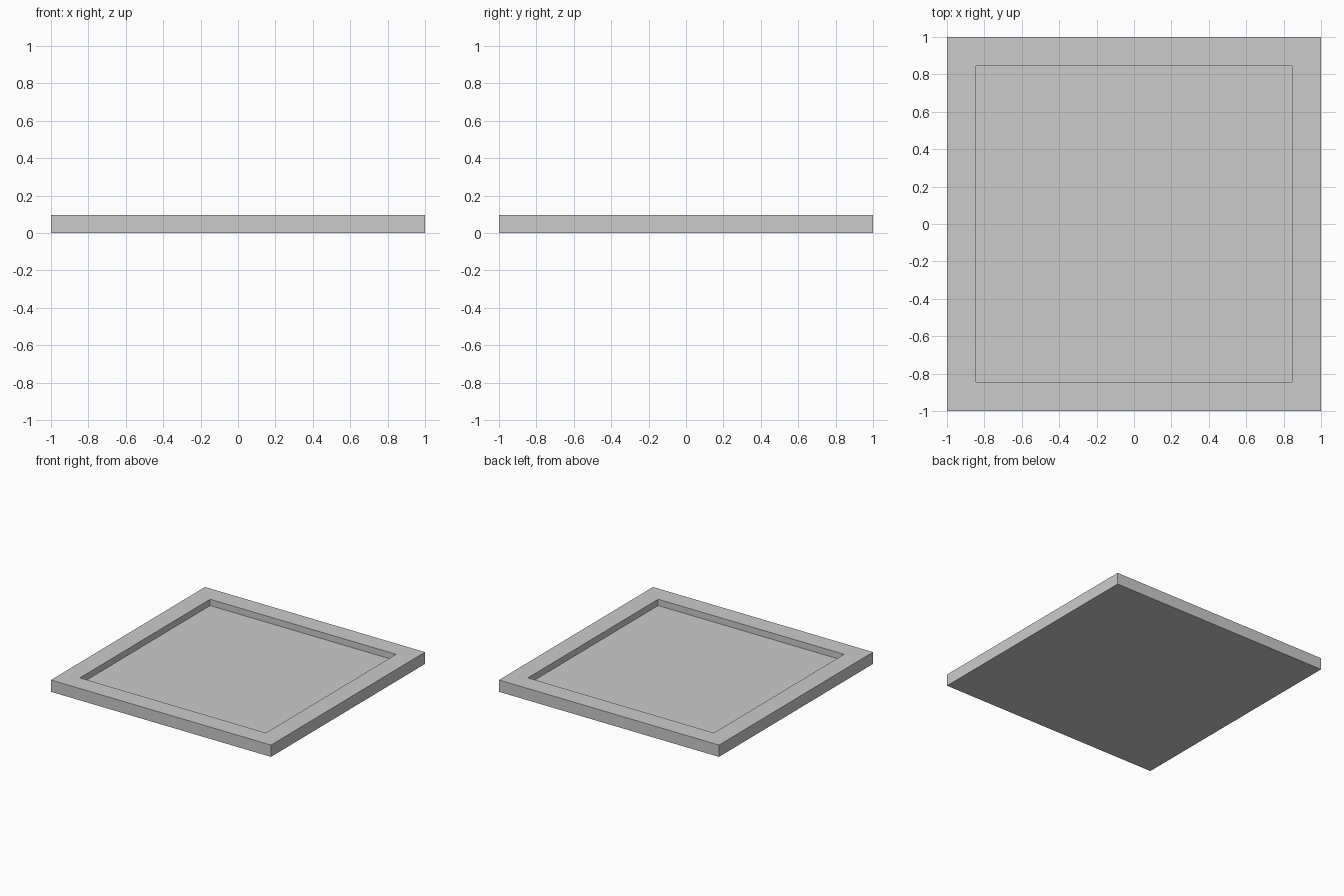
import bpy, bmesh
from mathutils import Matrix

if "Cube" in bpy.data.objects:
    bpy.data.objects.remove(bpy.data.objects["Cube"])

RIM, H, FLOOR = 0.155, 0.097, 0.045   # rim width, rim height, floor height

grey = bpy.data.materials.new("grey stone")
grey.diffuse_color = (0.6, 0.6, 0.6, 1)
grey.use_nodes = True
grey.node_tree.nodes["Principled BSDF"].inputs["Base Color"].default_value = grey.diffuse_color

# grid lines: narrow rim strips outside, eight equal tiles inside
inner = 1 - RIM
lines = [-1] + [-inner + i * 2 * inner / 8 for i in range(9)] + [1]
spans = list(zip(lines[:-1], lines[1:]))
last = len(spans) - 1


def add_block(bm, xs, ys, height):
    size = (xs[1] - xs[0], ys[1] - ys[0], height)
    centre = (sum(xs) / 2, sum(ys) / 2, height / 2)
    bmesh.ops.create_cube(bm, size=1, matrix=Matrix.Translation(centre) @ Matrix.Diagonal((*size, 1)))


def make_object(name, bm):
    me = bpy.data.meshes.new(name)
    bm.to_mesh(me)
    bm.free()
    me.materials.append(grey)
    bpy.context.collection.objects.link(bpy.data.objects.new(name, me))


# raised rim blocks around a sunken floor of square tiles
rim, floor = bmesh.new(), bmesh.new()
for i, xs in enumerate(spans):
    for j, ys in enumerate(spans):
        if i in (0, last) or j in (0, last):
            add_block(rim, xs, ys, H)
        else:
            add_block(floor, xs, ys, FLOOR)
make_object("rim_blocks", rim)
make_object("floor_tiles", floor)
